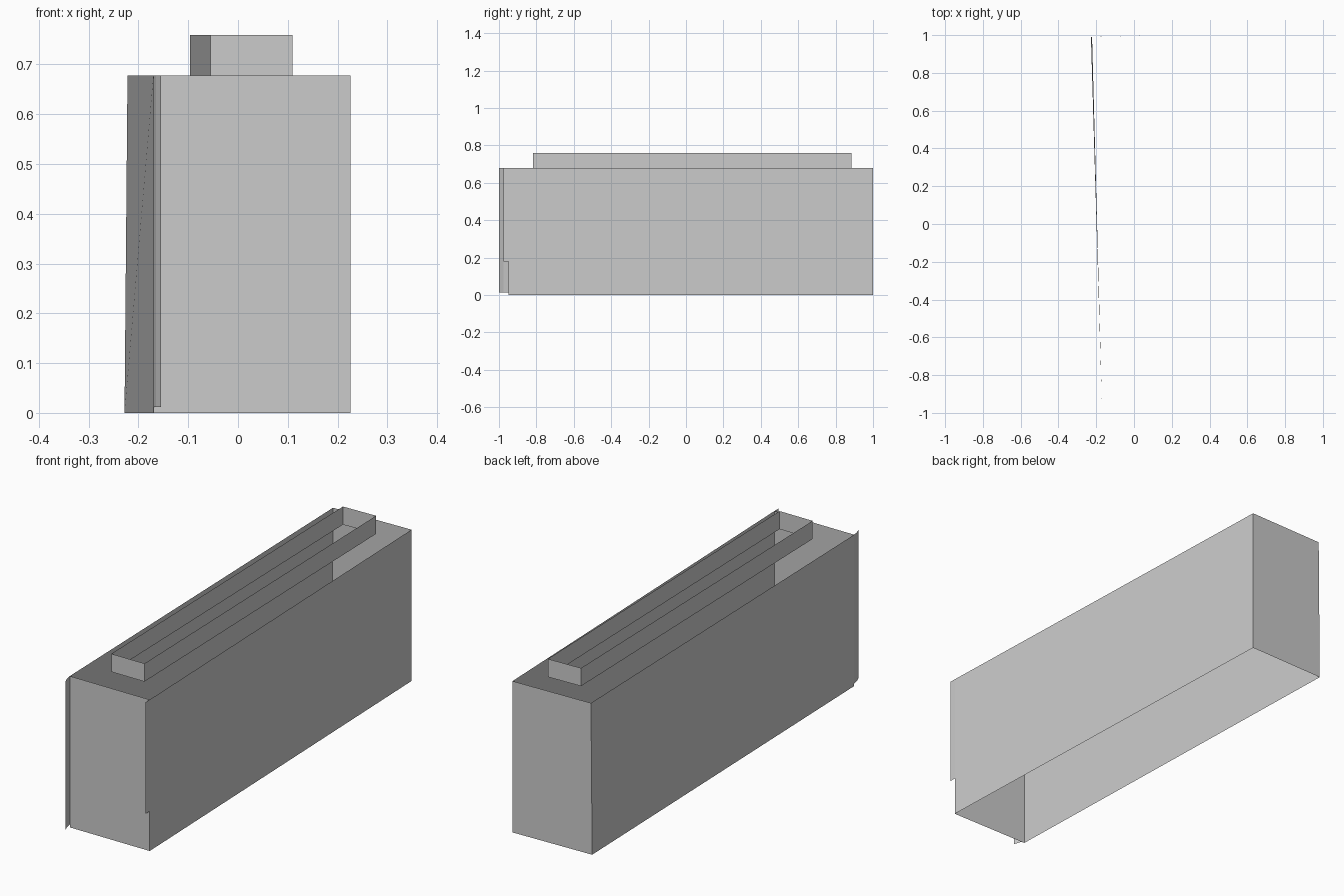
import bpy
import bmesh

if "Cube" in bpy.data.objects:
    bpy.data.objects.remove(bpy.data.objects["Cube"])

# one flat grey for the whole model
grey = bpy.data.materials.new("plain_grey")
grey.diffuse_color = (0.6, 0.6, 0.6, 1.0)
grey.use_nodes = True
grey.node_tree.nodes["Principled BSDF"].inputs["Base Color"].default_value = grey.diffuse_color


def wall_strip(name, bottom, top, z0, z1, closed):
    """Thin upright sheet walls following a plan outline; open above and below."""
    bm = bmesh.new()
    low = [bm.verts.new((x, y, z0)) for x, y in bottom]
    high = [bm.verts.new((x, y, z1)) for x, y in top]
    n = len(low)
    for i in range(n if closed else n - 1):
        j = (i + 1) % n
        bm.faces.new((low[i], low[j], high[j], high[i]))
    mesh = bpy.data.meshes.new(name)
    bm.to_mesh(mesh)
    bm.free()
    mesh.materials.append(grey)
    obj = bpy.data.objects.new(name, mesh)
    bpy.context.collection.objects.link(obj)
    return obj


# main walls: slightly skewed plan, back left corner leans a little
front_left, front_right = (-0.17, -0.948), (0.226, -0.948)
base = [front_left, front_right, (0.16, 1.0), (-0.228, 0.99)]
head = [front_left, front_right, (0.16, 1.0), (-0.222, 0.99)]
wall_strip("main_walls", base, head, 0.0, 0.678, True)

# raised rim above the open roof
rim = [(-0.055, -0.818), (0.109, -0.818), (0.065, 0.885), (-0.096, 0.88)]
wall_strip("roof_rim", rim, rim, 0.678, 0.759, True)

# narrow fins running past the front corners
left = [(-0.155, -1.0), (-0.165, -0.975), front_left]
wall_strip("left_fin", left, left, 0.012, 0.678, False)
right = [front_right, (0.226, -0.977)]
wall_strip("right_fin", right, right, 0.178, 0.678, False)
